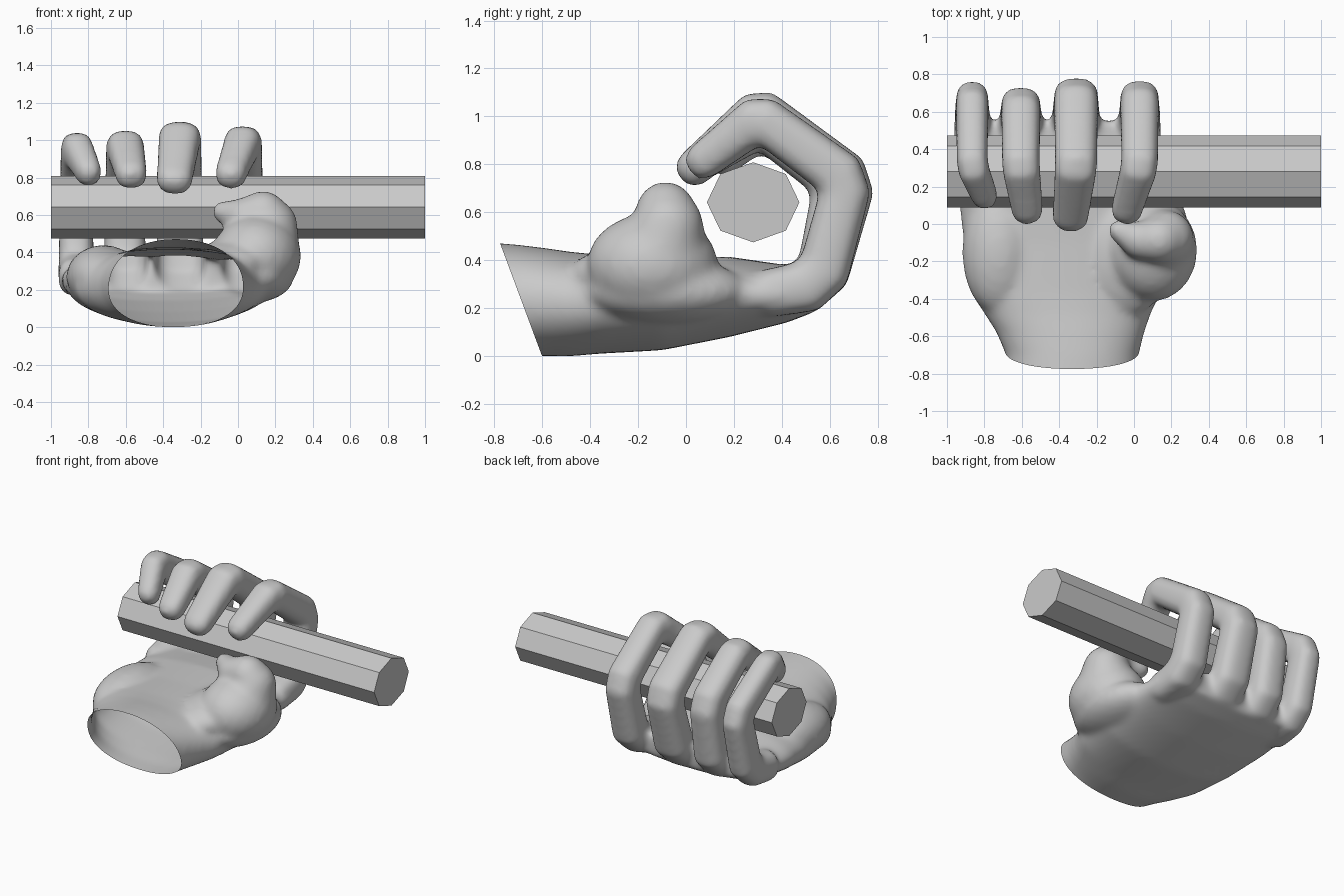
import bpy, bmesh
from math import cos, sin, pi
from mathutils import Vector, Matrix

if "Cube" in bpy.data.objects:
    bpy.data.objects.remove(bpy.data.objects["Cube"], do_unlink=True)

grey = bpy.data.materials.new("plain grey")
grey.use_nodes = True
grey.diffuse_color = (0.59, 0.59, 0.59, 1)
grey.node_tree.nodes["Principled BSDF"].inputs["Base Color"].default_value = grey.diffuse_color


def make_object(name, bm):
    mesh = bpy.data.meshes.new(name)
    bmesh.ops.recalc_face_normals(bm, faces=bm.faces)
    bm.to_mesh(mesh)
    bm.free()
    mesh.materials.append(grey)
    obj = bpy.data.objects.new(name, mesh)
    bpy.context.collection.objects.link(obj)
    return obj


def ring(bm, centre, u, v, power=2.0, sides=32):
    """Superellipse ring spanned by the half axes u and v."""
    verts = []
    for i in range(sides):
        c, s = cos(2 * pi * i / sides), sin(2 * pi * i / sides)
        k = (abs(c) ** power + abs(s) ** power) ** (-1 / power)
        verts.append(bm.verts.new(centre + u * c * k + v * s * k))
    return verts


def skin(bm, rings):
    for a, b in zip(rings, rings[1:]):
        for i in range(len(a)):
            j = (i + 1) % len(a)
            bm.faces.new((a[i], a[j], b[j], b[i]))
    bm.faces.new(rings[0])
    bm.faces.new(rings[-1])


def ball(bm, centre, radii):
    m = Matrix.Translation(centre) @ Matrix.Diagonal((*radii, 1))
    bmesh.ops.create_icosphere(bm, subdivisions=3, radius=1, matrix=m)


def finger(bm, x, tip_x, back, top, tip_y, tip_z, width):
    """Three bent segments with bevelled joints and a rounded tip."""
    bends = [Vector(p) for p in ((x, 0.33, 0.26), (x, 0.56, 0.3), (x, back - 0.09, 0.73),
                                 (x, 0.307, top - 0.083), (tip_x, tip_y + 0.073, tip_z + 0.08))]
    # Split each joint in two to bevel it
    path, thick = [bends[0]], [0.1]
    for a, b, c, cut, t in zip(bends, bends[1:], bends[2:], (0.06, 0.05, 0.03), (0.107, 0.103, 0.095)):
        path += [b + (a - b).normalized() * cut, b + (c - b).normalized() * cut]
        thick += [t, t]
    path.append(bends[-1])
    thick.append(0.078)
    wide = [width * k for k in (1.08, 1.1, 1.08, 1.0, 1.0, 0.96, 0.95, 0.81)]
    dirs = [(b - a).normalized() for a, b in zip(path, path[1:])]
    rings = []
    for i, p in enumerate(path):
        d0, d1 = dirs[max(i - 1, 0)], dirs[min(i, len(dirs) - 1)]
        along = (d0 + d1).normalized()
        stretch = 1 / along.dot(d1)
        v = Vector((1, 0, 0)).cross(along).normalized() * thick[i] * stretch
        u = along.cross(v).normalized() * wide[i]
        rings.append(ring(bm, p, u, v, 2.7))
    for reach, scale in ((0.03, 0.92), (0.06, 0.65), (0.07, 0.3)):
        rings.append(ring(bm, path[-1] + dirs[-1] * reach, u * scale, v * scale, 2.5))
    skin(bm, rings)


bm = bmesh.new()

# Forearm and palm: y, left and right x, low and high z
sections = (
    (-0.95, -0.67, 0.01, 0.00, 0.485),
    (-0.70, -0.685, 0.025, 0.00, 0.465),
    (-0.58, -0.735, 0.055, 0.00, 0.45),
    (-0.48, -0.80, 0.09, 0.00, 0.435),
    (-0.37, -0.87, 0.14, 0.01, 0.425),
    (-0.10, -0.91, 0.18, 0.025, 0.415),
    (0.18, -0.945, 0.17, 0.08, 0.415),
    (0.42, -0.945, 0.145, 0.14, 0.38),
    (0.55, -0.94, 0.125, 0.19, 0.37),
)
skin(bm, [ring(bm, Vector(((a + b) / 2, y, (lo + hi) / 2)), Vector(((b - a) / 2, 0, 0)),
               Vector((0, 0, (hi - lo) / 2)), 2.15, 48) for y, a, b, lo, hi in sections])

# Pad at the little finger side
ball(bm, (-0.72, -0.15, 0.27), (0.2, 0.34, 0.17))

# Thumb pads, and the web that carries them into the palm
ball(bm, (0.1, -0.14, 0.38), (0.24, 0.275, 0.22))
ball(bm, (0.1, -0.2, 0.41), (0.16, 0.2, 0.16))
ball(bm, (0.08, -0.08, 0.27), (0.22, 0.34, 0.14))
ball(bm, (-0.03, -0.18, 0.34), (0.23, 0.31, 0.13))

# Thumb: balls shrinking along a bent path
thumb = ((0.13, -0.11, 0.42, 0.2), (0.17, -0.075, 0.54, 0.15), (0.135, -0.085, 0.605, 0.125),
         (0.03, -0.09, 0.59, 0.1), (-0.08, -0.035, 0.615, 0.06))
for a, b in zip(thumb, thumb[1:]):
    for step in range(9):
        p = Vector(a).lerp(Vector(b), step / 8)
        ball(bm, p[:3], [p[3]] * 3)

# Fingers: x, tip x, rearmost y, top z, tip y, tip z, half width
finger(bm, -0.865, -0.80, 0.76, 1.045, 0.08, 0.75, 0.087)
finger(bm, -0.605, -0.57, 0.725, 1.055, 0.00, 0.735, 0.105)
finger(bm, -0.31, -0.34, 0.78, 1.105, -0.04, 0.705, 0.118)
finger(bm, 0.03, -0.04, 0.765, 1.08, 0.00, 0.735, 0.103)

hand = make_object("hand", bm)

# Fuse the parts into one soft skin
remesh = hand.modifiers.new("fuse", "REMESH")
remesh.mode = "VOXEL"
remesh.voxel_size = 0.018
soften = hand.modifiers.new("soften", "SMOOTH")
soften.factor = 0.5
soften.iterations = 16
fused = bpy.data.meshes.new_from_object(hand.evaluated_get(bpy.context.evaluated_depsgraph_get()))
hand.modifiers.clear()

# Open the wrist with a slanted cut
bm = bmesh.new()
bm.from_mesh(fused)
bmesh.ops.bisect_plane(bm, geom=bm.verts[:] + bm.edges[:] + bm.faces[:],
                       plane_co=(0, -0.6, 0), plane_no=(0, -0.47, -0.175), clear_outer=True)
for f in bm.faces:
    f.smooth = True
    f.material_index = 0
bm.to_mesh(fused)
bm.free()
hand.data = fused
if not fused.materials:
    fused.materials.append(grey)

# Eight-sided rod held in the fist
bm = bmesh.new()
ends = [ring(bm, Vector((x, 0.28, 0.642)), Vector((0, 0.193, 0)), Vector((0, 0, 0.167)), 2, 8)
        for x in (-1, 1)]
skin(bm, ends)
make_object("rod", bm)
